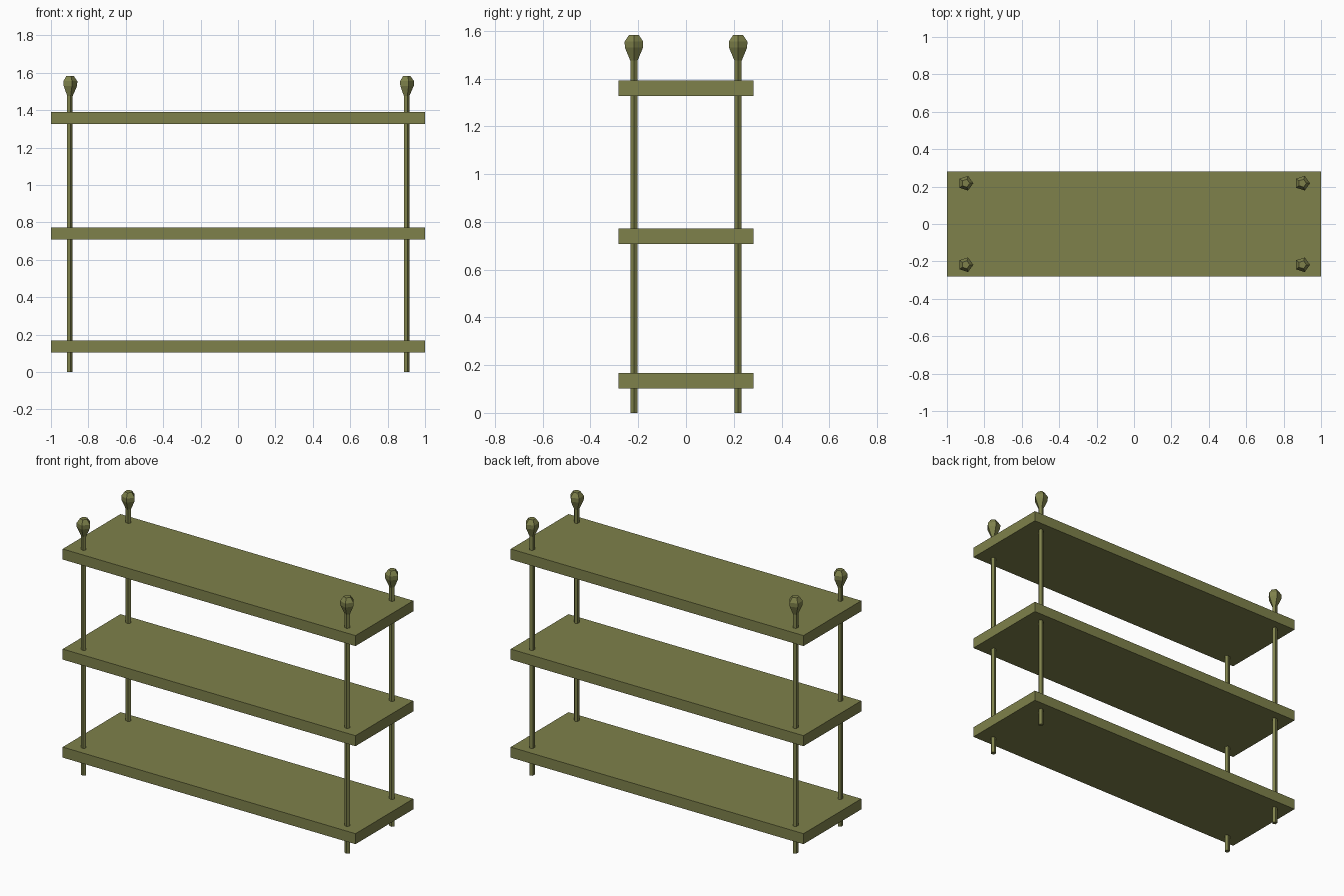
import bpy, bmesh
from math import cos, sin, tau

if "Cube" in bpy.data.objects:
    bpy.data.objects.remove(bpy.data.objects["Cube"])

mat = bpy.data.materials.new("olive")
mat.diffuse_color = (0.21, 0.22, 0.07, 1)
mat.use_nodes = True
mat.node_tree.nodes["Principled BSDF"].inputs["Base Color"].default_value = mat.diffuse_color


def add_object(name, bm):
    bmesh.ops.recalc_face_normals(bm, faces=bm.faces)
    mesh = bpy.data.meshes.new(name)
    bm.to_mesh(mesh)
    bm.free()
    mesh.materials.append(mat)
    obj = bpy.data.objects.new(name, mesh)
    bpy.context.collection.objects.link(obj)
    return obj


def shelf(name, z0, z1):
    bm = bmesh.new()
    bmesh.ops.create_cube(bm, size=1)
    bmesh.ops.scale(bm, vec=(2, 0.564, z1 - z0), verts=bm.verts)
    bmesh.ops.translate(bm, vec=(0, 0, (z0 + z1) / 2), verts=bm.verts)
    add_object(name, bm)


def turned_post(name, x, y, profile, sides=5):
    bm = bmesh.new()
    rings = [[bm.verts.new((x + r * cos(tau * i / sides), y + r * sin(tau * i / sides), z))
              for i in range(sides)] for r, z in profile]
    for a, b in zip(rings, rings[1:]):
        for i in range(sides):
            j = (i + 1) % sides
            bm.faces.new((a[i], a[j], b[j], b[i]))
    bm.faces.new(rings[0][::-1])
    bm.faces.new(rings[-1])
    add_object(name, bm)


# Three boards
shelf("lower_shelf", 0.103, 0.168)
shelf("middle_shelf", 0.708, 0.773)
shelf("upper_shelf", 1.326, 1.391)

# Four five-sided posts ending in knob finials: (radius, height)
profile = [(0.016, 0), (0.016, 1.475), (0.04, 1.53), (0.041, 1.555), (0.022, 1.582)]
for side, x in (("left", -0.9), ("right", 0.9)):
    for end, y in (("front", -0.218), ("back", 0.218)):
        turned_post(f"{end}_{side}_post", x, y, profile)
